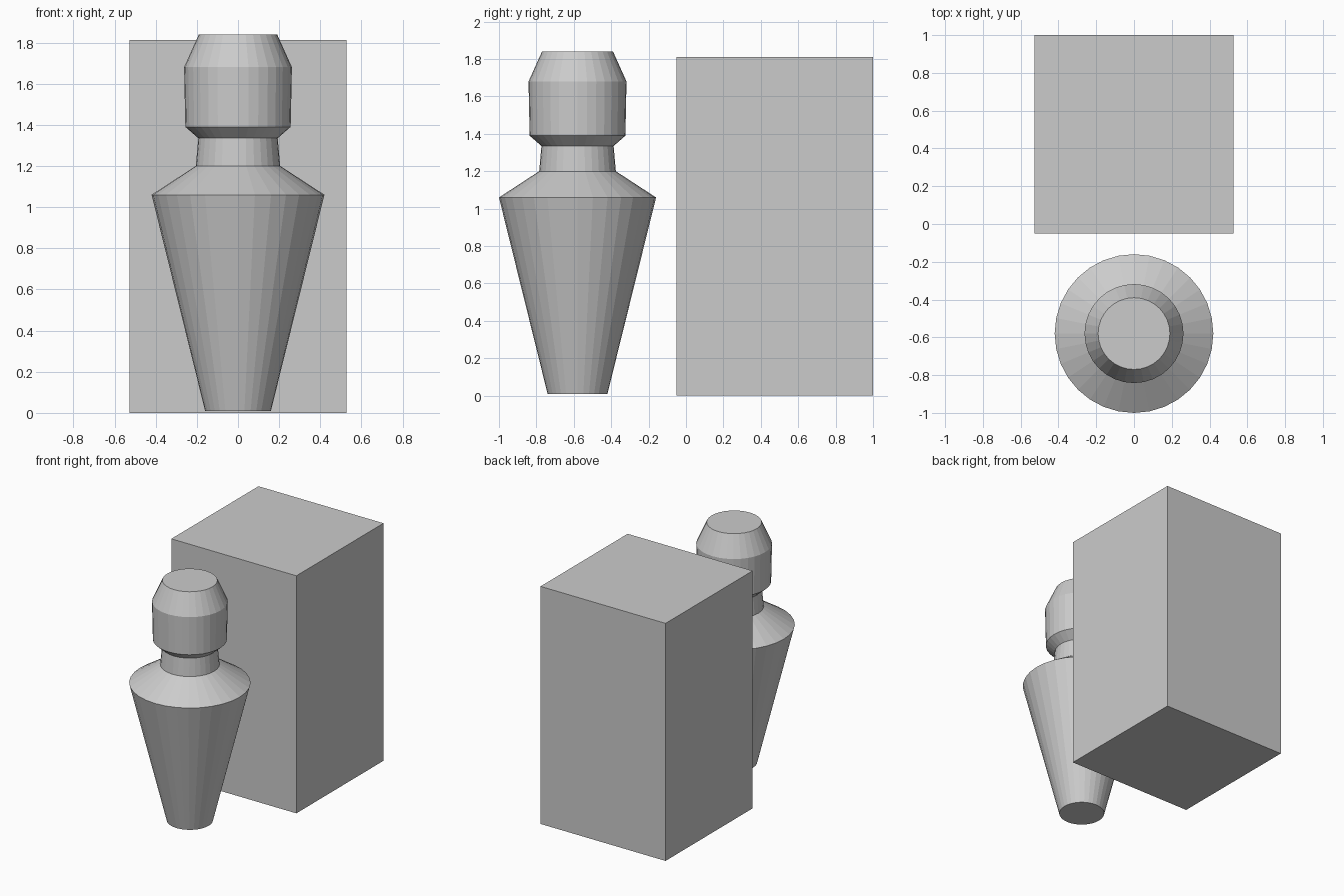
import bpy
import bmesh
from math import tau
from mathutils import Matrix, Vector

cube = bpy.data.objects.get("Cube")
if cube:
    bpy.data.objects.remove(cube, do_unlink=True)

grey = bpy.data.materials.new("plain_grey")
grey.use_nodes = True
colour = (0.6, 0.6, 0.6, 1)
grey.diffuse_color = colour
grey.node_tree.nodes["Principled BSDF"].inputs["Base Color"].default_value = colour


def add_object(name, bm, location):
    """Turn a bmesh into a flat-shaded grey object."""
    bmesh.ops.recalc_face_normals(bm, faces=bm.faces)
    mesh = bpy.data.meshes.new(name)
    bm.to_mesh(mesh)
    bm.free()
    mesh.materials.append(grey)
    obj = bpy.data.objects.new(name, mesh)
    obj.location = location
    bpy.context.collection.objects.link(obj)
    return obj


def lathe(name, profile, location, sides=32):
    """Stack rings of (radius, height), bridge them and cap both ends."""
    bm = bmesh.new()
    rings = []
    for radius, z in profile:
        ring = bmesh.ops.create_circle(
            bm, segments=sides, radius=radius,
            matrix=Matrix.Translation((0, 0, z)))["verts"]
        rings.append(ring)
    for low, high in zip(rings, rings[1:]):
        for i in range(sides):
            j = (i + 1) % sides
            bm.faces.new((low[i], low[j], high[j], high[i]))
    bm.faces.new(rings[0])
    bm.faces.new(rings[-1])
    return add_object(name, bm, location)


# Turned figure: tapered body, shoulders, neck and bevelled head
figure_profile = [
    (0.16, 0.01),   # foot
    (0.42, 1.06),   # shoulder edge
    (0.205, 1.20),  # neck base
    (0.193, 1.335), # neck top
    (0.256, 1.39),  # jaw
    (0.262, 1.68),  # brow
    (0.19, 1.84),   # crown
]
lathe("figure", figure_profile, (0, -0.58, 0))

# Tall block behind the figure
bm = bmesh.new()
bmesh.ops.create_cube(bm, size=1)
bmesh.ops.scale(bm, vec=Vector((1.055, 1.05, 1.812)), verts=bm.verts)
add_object("block", bm, (0, 0.475, 0.906))
